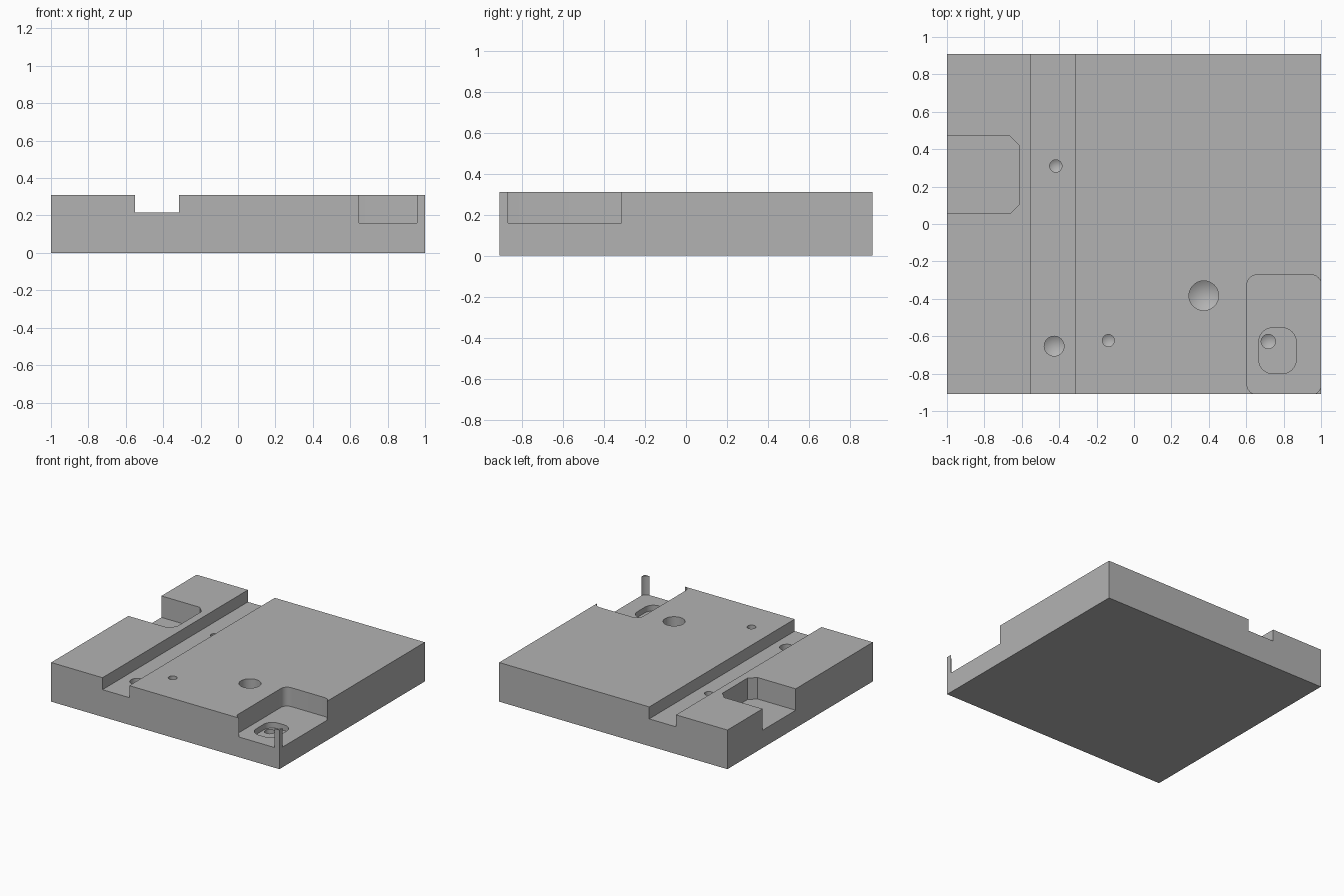
import bpy, bmesh, math
from mathutils import Vector

cube = bpy.data.objects.get("Cube")
if cube:
    bpy.data.objects.remove(cube, do_unlink=True)

TOP, HALF_Y, ABOVE = 0.31, 0.91, 0.4

grey = bpy.data.materials.new("machined grey")
grey.use_nodes = True
grey.diffuse_color = (0.45, 0.45, 0.45, 1)
grey.node_tree.nodes["Principled BSDF"].inputs["Base Color"].default_value = grey.diffuse_color


def make_object(name, bm):
    bmesh.ops.recalc_face_normals(bm, faces=bm.faces)
    mesh = bpy.data.meshes.new(name)
    bm.to_mesh(mesh)
    bm.free()
    mesh.materials.append(grey)
    obj = bpy.data.objects.new(name, mesh)
    bpy.context.collection.objects.link(obj)
    return obj


def box(name, x0, x1, y0, y1, z0, z1, corner=0, segments=8):
    """Box whose upright edges can be rounded or chamfered."""
    bm = bmesh.new()
    bmesh.ops.create_cube(bm, size=1)
    for v in bm.verts:
        v.co = Vector((x1 if v.co.x > 0 else x0,
                       y1 if v.co.y > 0 else y0,
                       z1 if v.co.z > 0 else z0))
    if corner:
        upright = [e for e in bm.edges
                   if abs(e.verts[0].co.z - e.verts[1].co.z) > 0.001]
        bmesh.ops.bevel(bm, geom=upright, offset=corner, segments=segments,
                        profile=0.5, affect='EDGES')
    return make_object(name, bm)


def drill(name, x, y, radius, floor):
    """Cylinder with a pointed drill tip below the floor height."""
    bm = bmesh.new()
    count = 40
    ring = [bm.verts.new((x + radius * math.cos(a), y + radius * math.sin(a), floor))
            for a in (math.tau * i / count for i in range(count))]
    rim = bm.faces.new(ring)
    extruded = bmesh.ops.extrude_face_region(bm, geom=[rim], use_keep_orig=True)
    for v in extruded["geom"]:
        if isinstance(v, bmesh.types.BMVert):
            v.co.z = ABOVE
    bmesh.ops.poke(bm, faces=[rim])
    tip = min(bm.verts, key=lambda v: (v.co.xy - Vector((x, y))).length + v.co.z)
    tip.co.z = floor - radius * 0.6
    return make_object(name, bm)


# Main plate
plate = box("base_plate", -1, 1, -HALF_Y, HALF_Y, 0, TOP)

# Slot, pockets and drilled holes
cutters = [
    box("slot_cutter", -0.55, -0.315, -1.2, 1.2, 0.215, ABOVE),
    box("side_pocket_cutter", -1.3, -0.612, 0.055, 0.47, 0.14, ABOVE, 0.052, 1),
    box("corner_pocket_cutter", 0.604, 1.001, -0.911, -0.272, 0.16, ABOVE, 0.053),
    box("inner_pocket_cutter", 0.667, 0.867, -0.8, -0.555, 0.115, ABOVE, 0.075),
    drill("large_hole_cutter", 0.373, -0.383, 0.079, 0.13),
    drill("slot_front_hole_cutter", -0.427, -0.653, 0.053, 0.1),
    drill("slot_back_hole_cutter", -0.418, 0.31, 0.033, 0.12),
    drill("small_hole_cutter", -0.137, -0.623, 0.032, 0.2),
    drill("pocket_hole_cutter", 0.718, -0.628, 0.038, 0.07),
]

bpy.ops.object.select_all(action='DESELECT')
bpy.context.view_layer.objects.active = plate
plate.select_set(True)
for cutter in cutters:
    cutter.hide_render = True
    cut = plate.modifiers.new(cutter.name, 'BOOLEAN')
    cut.operation = 'DIFFERENCE'
    cut.solver = 'EXACT'
    cut.object = cutter
    bpy.ops.object.modifier_apply(modifier=cut.name)
    bpy.data.objects.remove(cutter, do_unlink=True)

bpy.ops.object.shade_smooth_by_angle(angle=math.radians(25))
